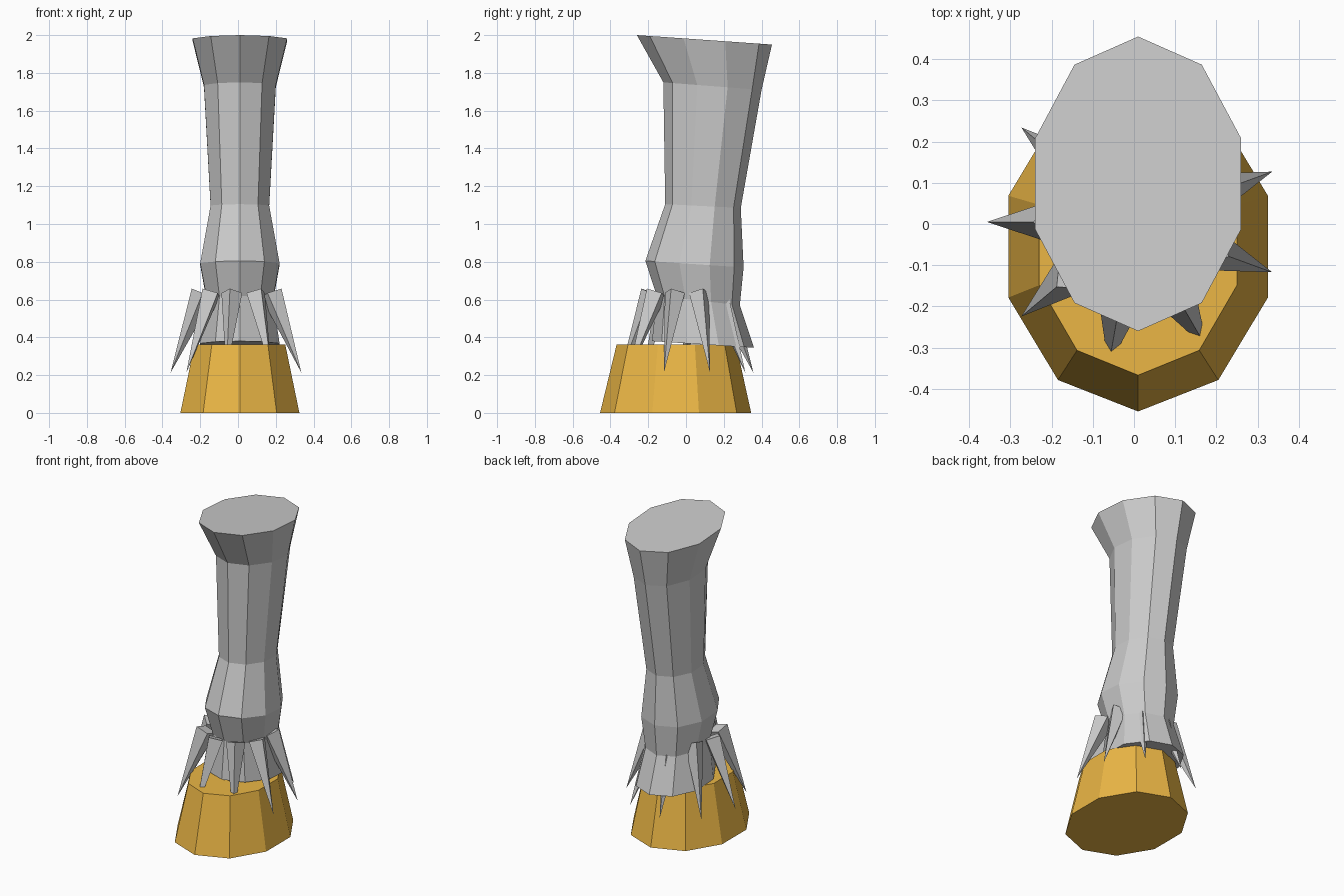
import bpy, bmesh
from math import sin, cos, radians, tau

if "Cube" in bpy.data.objects:
    bpy.data.objects.remove(bpy.data.objects["Cube"])

SIDES = 10
CX = 0.01


def finish(bm, name, color=None):
    bmesh.ops.recalc_face_normals(bm, faces=bm.faces)
    mesh = bpy.data.meshes.new(name)
    bm.to_mesh(mesh)
    bm.free()
    obj = bpy.data.objects.new(name, mesh)
    bpy.context.collection.objects.link(obj)
    if color:
        mat = bpy.data.materials.new(name + "_colour")
        mat.diffuse_color = color
        mat.use_nodes = True
        mat.node_tree.nodes["Principled BSDF"].inputs["Base Color"].default_value = mat.diffuse_color
        mesh.materials.append(mat)
    return obj


def loft(name, rings, color=None):
    """Capped skin through tilted oval rings: (y front, z front, y back, z back, half width)."""
    bm = bmesh.new()
    loops = []
    for y0, z0, y1, z1, half in rings:
        loop = []
        for i in range(SIDES):
            a = tau * i / SIDES
            t = (1 - cos(a)) / 2
            x = CX + half / cos(radians(18)) * sin(a)
            loop.append(bm.verts.new((x, y0 + (y1 - y0) * t, z0 + (z1 - z0) * t)))
        loops.append(loop)
    for low, high in zip(loops, loops[1:]):
        for i in range(SIDES):
            j = (i + 1) % SIDES
            bm.faces.new((low[i], low[j], high[j], high[i]))
    bm.faces.new(loops[0][::-1])
    bm.faces.new(loops[-1])
    return finish(bm, name, color)


# Hoof
loft("hoof", [
    (-0.455, 0, 0.345, 0, 0.315),
    (-0.367, 0.363, 0.265, 0.363, 0.24),
], (0.83, 0.47, 0.06, 1))

# Leg, from fetlock to upper cut
loft("leg", [
    (-0.18, 0.38, 0.36, 0.345, 0.21),
    (-0.155, 0.62, 0.285, 0.57, 0.175),
    (-0.215, 0.805, 0.305, 0.77, 0.21),
    (-0.11, 1.105, 0.29, 1.085, 0.155),
    (-0.12, 1.75, 0.40, 1.71, 0.19),
    (-0.26, 2.0, 0.455, 1.95, 0.25),
])

# Fur tufts: four-sided spikes in a circle, pointing down and out
bm = bmesh.new()
for k in range(9):
    a = radians(20 + 40 * k)

    def point(r, side, z):
        return bm.verts.new((r * cos(a) - side * sin(a),
                             0.005 + r * sin(a) + side * cos(a), z))

    base = [point(0.245, 0, 0.658), point(0.187, 0.056, 0.635),
            point(0.13, 0, 0.612), point(0.187, -0.056, 0.635)]
    tip = point(0.357, 0, 0.213)
    bm.faces.new(base)
    for i in range(4):
        bm.faces.new((base[i], base[(i + 1) % 4], tip))
finish(bm, "fur_tufts")
